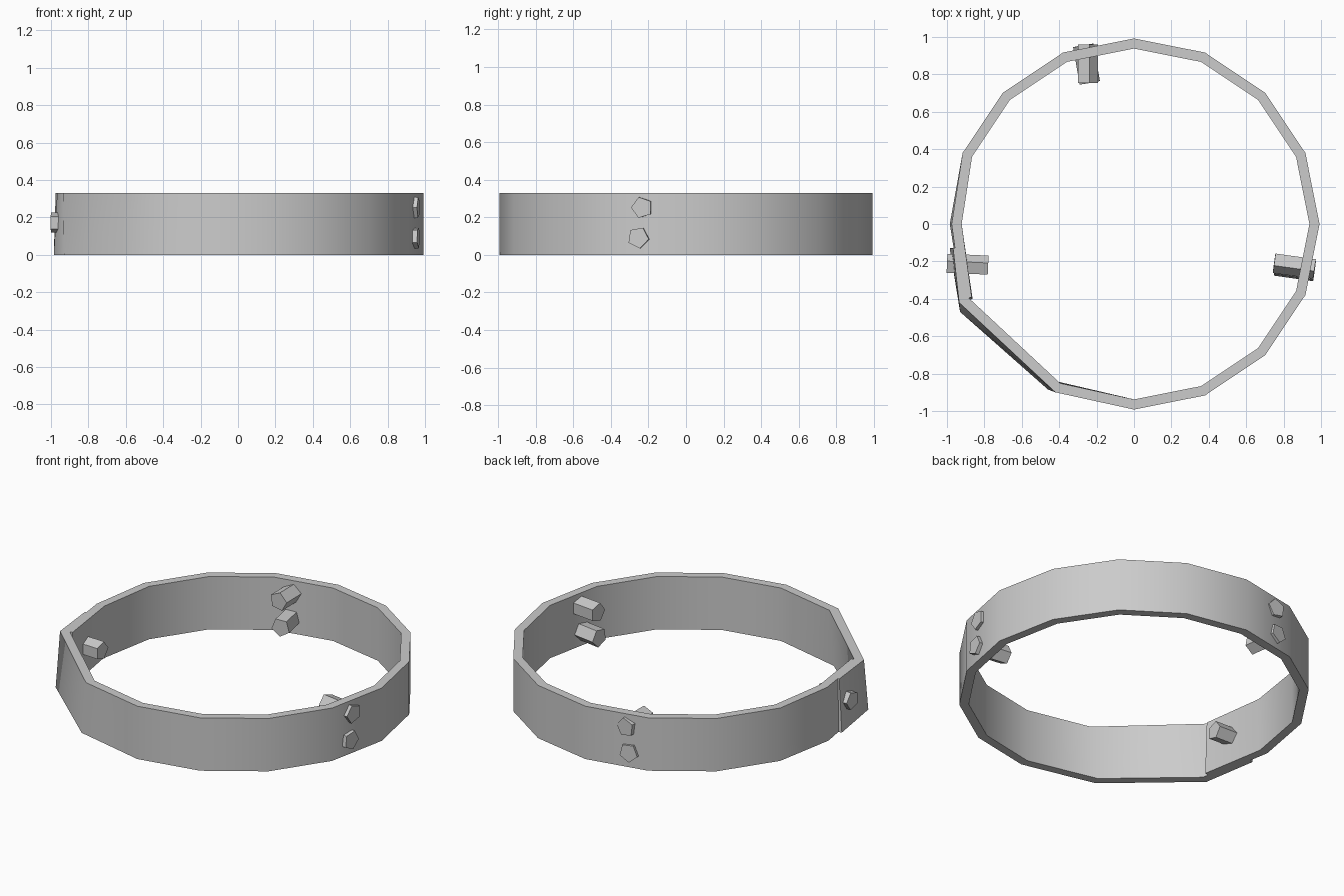
import bpy, bmesh, math
from mathutils import Vector

if "Cube" in bpy.data.objects:
    bpy.data.objects.remove(bpy.data.objects["Cube"])

H, WALL, R = 0.33, 0.053, 0.992


def add_object(name, bm, angle):
    bmesh.ops.recalc_face_normals(bm, faces=bm.faces[:])
    me = bpy.data.meshes.new(name)
    bm.to_mesh(me)
    bm.free()
    ob = bpy.data.objects.new(name, me)
    bpy.context.collection.objects.link(ob)
    bpy.ops.object.select_all(action='DESELECT')
    ob.select_set(True)
    bpy.context.view_layer.objects.active = ob
    bpy.ops.object.shade_smooth_by_angle(angle=math.radians(angle))
    return ob


def inset(path):
    # mitred offset towards the left of the path
    out = []
    for i, p in enumerate(path):
        a = (p - path[i - 1]).normalized() if i else None
        b = (path[i + 1] - p).normalized() if i < len(path) - 1 else None
        a, b = a or b, b or a
        na, nb = Vector((-a.y, a.x)), Vector((-b.y, b.x))
        m = (na + nb).normalized()
        out.append(p + m * WALL / m.dot(nb))
    return out


# band: outer tail, straight chord, regular 16-gon, inner tail
arc = [Vector((R * math.cos(math.radians(a)), R * math.sin(math.radians(a))))
       for a in [270 + 22.5 * k for k in range(12)]]
tail_top = [Vector(p) for p in ((-0.967, -0.13), (-0.935, -0.42), (-0.42, -0.90))]
tail_bot = [Vector(p) for p in ((-0.985, -0.13), (-0.930, -0.47), (-0.46, -0.885))]
end_top = [Vector((-0.975, 0)), Vector((-0.92, -0.40))]
end_bot = [Vector((-0.985, 0)), Vector((-0.915, -0.41))]
top = tail_top + arc + end_top
bot = tail_bot + arc + end_bot

bm = bmesh.new()
rings = []
for bo, to, ti, bi in zip(bot, top, inset(top), inset(bot)):
    rings.append([bm.verts.new((p.x, p.y, z))
                  for p, z in ((bo, 0), (to, H), (ti, H), (bi, 0))])
for r, s in zip(rings, rings[1:]):
    for k in range(4):
        j = (k + 1) % 4
        bm.faces.new((r[k], s[k], s[j], r[j]))
bm.faces.new(rings[0])
bm.faces.new(rings[-1])
add_object("hoop_band", bm, 50)


# five-sided pegs driven through the band
def peg(name, a, b, radius, spin):
    a, b = Vector(a), Vector(b)
    bm = bmesh.new()
    bmesh.ops.create_cone(bm, cap_ends=True, segments=5, radius1=radius,
                          radius2=radius, depth=(b - a).length)
    q = (b - a).to_track_quat('Z', 'Y')
    for v in bm.verts:
        c = v.co.copy()
        c.rotate(Vector((0, 0, 1)).rotation_difference(Vector((0, 0, 1))))
        x = c.x * math.cos(spin) - c.y * math.sin(spin)
        y = c.x * math.sin(spin) + c.y * math.cos(spin)
        v.co = q @ Vector((x, y, c.z)) + (a + b) / 2
    add_object(name, bm, 30)


peg("right_peg_upper", (0.75, -0.205, 0.255), (0.965, -0.235, 0.252), 0.058, 0.3)
peg("right_peg_lower", (0.755, -0.225, 0.09), (0.965, -0.255, 0.092), 0.058, 0.8)
peg("back_peg_upper", (-0.25, 0.755, 0.25), (-0.25, 0.96, 0.252), 0.058, 0.2)
peg("back_peg_lower", (-0.235, 0.755, 0.09), (-0.27, 0.955, 0.095), 0.058, 0.7)
peg("left_peg", (-0.78, -0.225, 0.172), (-1.0, -0.215, 0.172), 0.056, 0.3)
